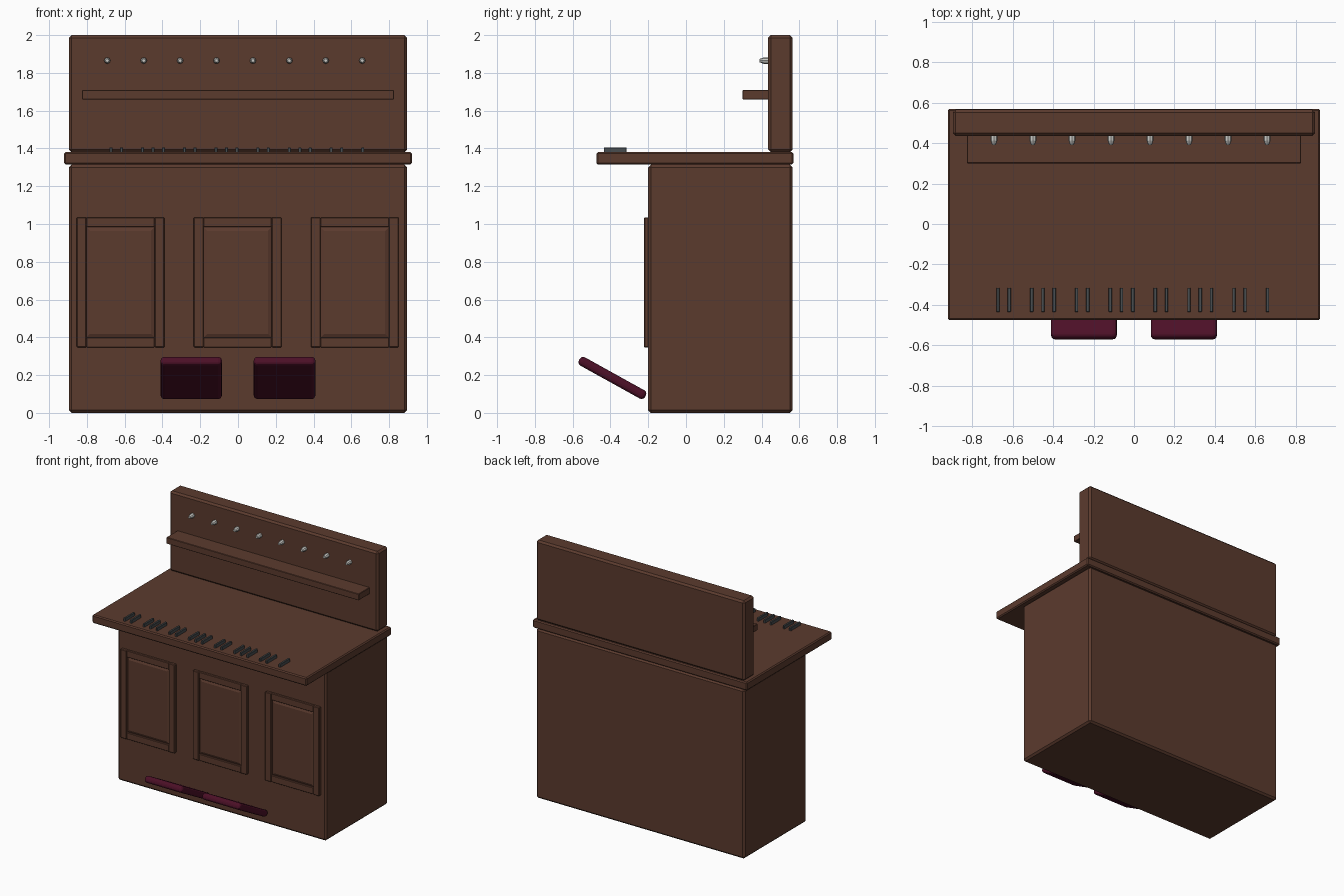
import bpy, bmesh, math
from mathutils import Matrix

if "Cube" in bpy.data.objects:
    bpy.data.objects.remove(bpy.data.objects["Cube"], do_unlink=True)


def material(name, color):
    m = bpy.data.materials.new(name)
    m.use_nodes = True
    m.diffuse_color = (*color, 1)
    bsdf = m.node_tree.nodes["Principled BSDF"]
    bsdf.inputs["Base Color"].default_value = (*color, 1)
    bsdf.inputs["Roughness"].default_value = 0.7
    return m


WOOD = material("brown wood", (0.105, 0.043, 0.027))
MAROON = material("dark maroon", (0.072, 0.005, 0.020))
GREY = material("charcoal grey", (0.065, 0.075, 0.08))
PALE = material("pale grey", (0.6, 0.6, 0.57))


def add_object(name, bm, mat):
    mesh = bpy.data.meshes.new(name)
    bm.to_mesh(mesh)
    bm.free()
    mesh.materials.append(mat)
    obj = bpy.data.objects.new(name, mesh)
    bpy.context.collection.objects.link(obj)
    return obj


def box(name, x, y, z, mat, bevel=0.0, segments=1):
    """Box from (min, max) ranges, with bevelled edges."""
    bm = bmesh.new()
    bmesh.ops.create_cube(bm, size=1)
    size = [b - a for a, b in (x, y, z)]
    bmesh.ops.scale(bm, vec=size, verts=bm.verts)
    obj = add_object(name, bm, mat)
    obj.location = [(a + b) / 2 for a, b in (x, y, z)]
    if bevel:
        mod = obj.modifiers.new("edge", "BEVEL")
        mod.width, mod.segments = bevel, segments
    return obj


# Cabinet, keyboard slab, upright back and music shelf
box("cabinet_body", (-0.895, 0.895), (-0.2, 0.565), (0, 1.314), WOOD, 0.014)
box("keyboard_slab", (-0.92, 0.92), (-0.475, 0.568), (1.315, 1.38), WOOD, 0.008)
box("upright_back", (-0.895, 0.895), (0.435, 0.565), (1.38, 2), WOOD, 0.014)
box("music_shelf", (-0.825, 0.825), (0.3, 0.44), (1.66, 1.71), WOOD, 0.003)


# Framed front panels: stiles, rails and a raised centre
def front_panel(side, cx):
    half, low, high, w = 0.2325, 0.347, 1.035, 0.052
    depth = (-0.222, -0.195)
    for tag, s in (("left", 1), ("right", -1)):
        edges = sorted((cx + s * half, cx + s * (half - w)))
        box(f"{side}_panel_{tag}_stile", edges, depth, (low, high), WOOD, 0.004)
    inner = (cx - half + w, cx + half - w)
    for tag, z in (("bottom", (low, low + w)), ("top", (high - w, high))):
        box(f"{side}_panel_{tag}_rail", inner, (-0.218, -0.195), z, WOOD, 0.003)

    bm = bmesh.new()
    bmesh.ops.create_grid(bm, x_segments=1, y_segments=1, size=0.5)
    bmesh.ops.scale(bm, vec=(inner[1] - inner[0], high - low - 2 * w, 1), verts=bm.verts)
    bmesh.ops.rotate(bm, matrix=Matrix.Rotation(math.pi / 2, 3, "X"), verts=bm.verts)
    bm.normal_update()
    bmesh.ops.inset_region(bm, faces=bm.faces[:], thickness=0.028, depth=0.009,
                           use_boundary=True)
    centre = add_object(f"{side}_panel_centre", bm, WOOD)
    centre.location = (cx, -0.204, (low + high) / 2)


for side, cx in (("right", -0.622), ("middle", -0.002), ("left", 0.618)):
    front_panel(side, cx)

# Raised keys in repeating groups of two and three
for i in range(25):
    if i % 7 not in (2, 6):
        x = -0.672 + i * 0.0555
        box(f"dark_key_{i + 1}", (x - 0.008, x + 0.008), (-0.435, -0.315),
            (1.375, 1.405), GREY, 0.002)

# Row of small knobs along the upright back
for i in range(8):
    bm = bmesh.new()
    for r1, r2, y, d in ((0.017, 0.017, 0.424, 0.024), (0.017, 0.009, 0.401, 0.022)):
        turn = Matrix.Translation((0, y, 0)) @ Matrix.Rotation(math.pi / 2, 4, "X")
        bmesh.ops.create_cone(bm, cap_ends=True, segments=8, radius1=r1,
                              radius2=r2, depth=d, matrix=turn)
    knob = add_object(f"knob_{i + 1}", bm, PALE)
    knob.location = (-0.692 + i * 0.1928, 0, 1.865)

# Tilted foot pedals
for side, x in (("right", (-0.41, -0.085)), ("left", (0.083, 0.41))):
    pedal = box(f"{side}_pedal", x, (-0.59, -0.19), (0.16, 0.21), MAROON, 0.02, 3)
    pedal.rotation_euler.x = math.radians(-29)
